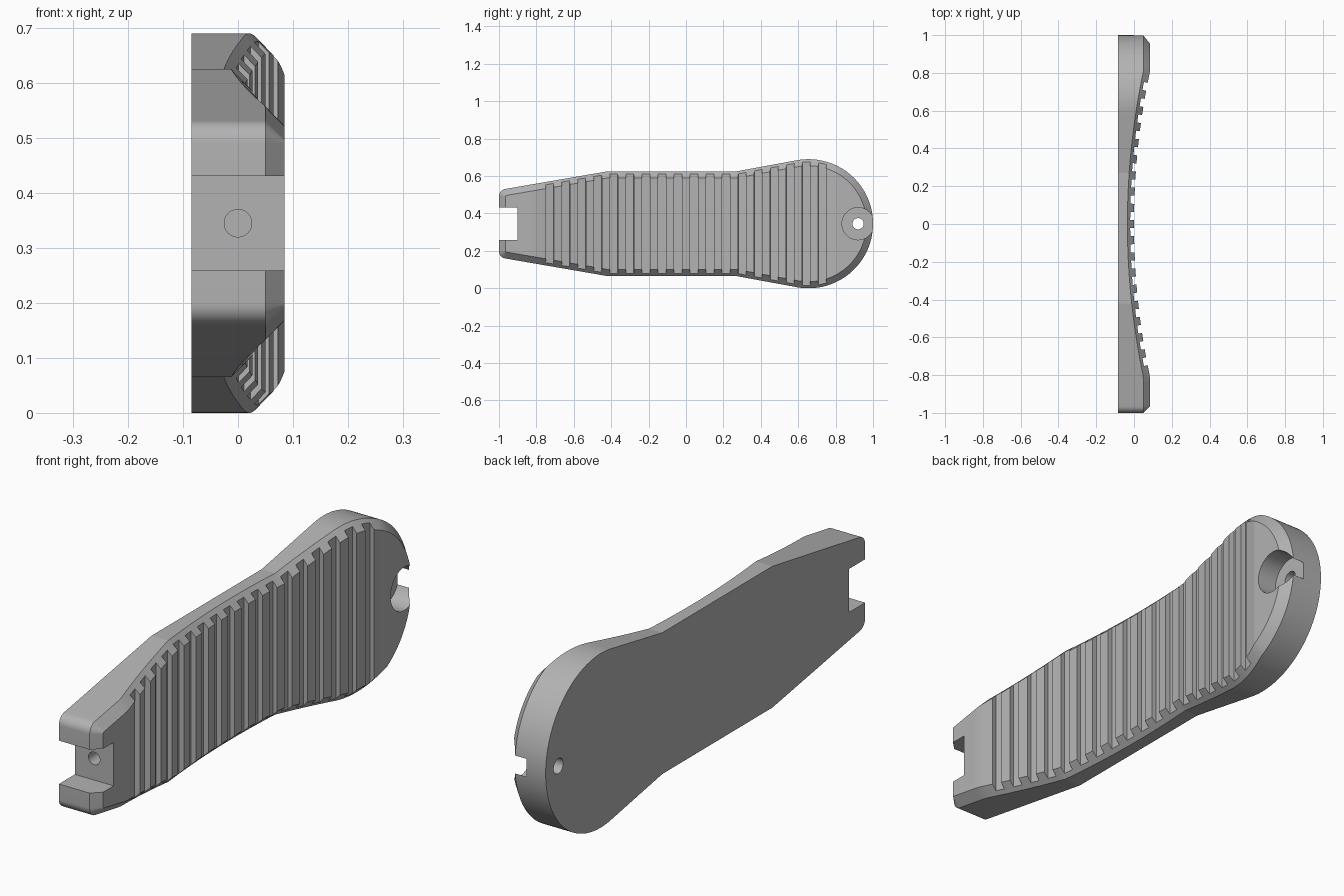
import bpy, bmesh, math
from mathutils import Vector, Matrix

old = bpy.data.objects.get("Cube")
if old:
    bpy.data.objects.remove(old, do_unlink=True)

MID = 0.345        # height of the symmetry plane
BACK, FACE = -0.085, 0.085
CHAMFER = 0.035
DISH_END = 0.81    # half length of the dished face
DISH_R = (DISH_END ** 2 + FACE ** 2) / (2 * FACE)

grey = bpy.data.materials.new("plain grey")
grey.use_nodes = True
grey.diffuse_color = (0.45, 0.45, 0.45, 1)
grey.node_tree.nodes["Principled BSDF"].inputs["Base Color"].default_value = (0.45, 0.45, 0.45, 1)


def dish(y):
    """Height of the concave grip face along the length."""
    y = min(abs(y), DISH_END)
    return DISH_R - math.sqrt(DISH_R ** 2 - y * y)


def make_object(name, bm):
    bmesh.ops.recalc_face_normals(bm, faces=bm.faces)
    mesh = bpy.data.meshes.new(name)
    bm.to_mesh(mesh)
    bm.free()
    mesh.materials.append(grey)
    obj = bpy.data.objects.new(name, mesh)
    bpy.context.collection.objects.link(obj)
    return obj


# Upper half of the outline, (y, height above the symmetry plane)
def arc(cy, cz, r, a0, a1, n):
    return [Vector((cy + r * math.cos(a0 + (a1 - a0) * i / n),
                    cz + r * math.sin(a0 + (a1 - a0) * i / n))) for i in range(n + 1)]


taper = math.atan2(0.10, 0.58)
fillet = 0.04
shoulder = Vector((-0.42, 0.28))
waist = Vector((0.27, 0.28))
corner_y = -1 + fillet
corner_z = shoulder.y - math.tan(taper) * (shoulder.x - corner_y) - fillet / math.cos(taper)
head = Vector((0.655, 0))
to_waist = waist - head
touch = math.atan2(to_waist.y, to_waist.x) - math.acos(MID / to_waist.length)

key = arc(corner_y, corner_z, fillet, math.pi, math.pi / 2 + taper, 10)
key += [shoulder, waist]
key += arc(head.x, 0, MID, touch, 0, 64)

outline = []
for a, b in zip(key, key[1:]):
    n = max(1, math.ceil((b - a).length / 0.025))
    outline += [a.lerp(b, i / n) for i in range(n)]
outline.append(key[-1])


def inset_point(i):
    """Mitred inward offset of an outline point."""
    here = outline[i]
    before = outline[i - 1] if i else here - Vector((0, 1))
    after = outline[i + 1] if i + 1 < len(outline) else here - Vector((0, 1))
    d0, d1 = (here - before).normalized(), (after - here).normalized()
    n0, n1 = Vector((d0.y, -d0.x)), Vector((d1.y, -d1.x))
    m = (n0 + n1).normalized()
    p = here + m * (CHAMFER / m.dot(n0))
    return Vector((p.x, max(p.y, 0)))


# Body: back ring, shoulder ring and inset face ring, bridged across the middle
bm = bmesh.new()
stations = []
for i, p in enumerate(outline):
    q = inset_point(i)
    half = [(BACK, p.x, p.y), (dish(p.x) - CHAMFER, p.x, p.y), (dish(q.x), q.x, q.y)]
    stations.append([bm.verts.new((x, y, MID + s * z))
                     for s, row in ((1, half), (-1, half[::-1])) for x, y, z in row])
for a, b in zip(stations, stations[1:]):
    for j in range(6):
        k = (j + 1) % 6
        bm.faces.new((a[j], a[k], b[k], b[j]))
first = stations[0]
bm.faces.new((first[0], first[1], first[4], first[5]))
bm.faces.new((first[1], first[2], first[3], first[4]))
bmesh.ops.remove_doubles(bm, verts=bm.verts, dist=1e-5)
bmesh.ops.dissolve_degenerate(bm, edges=bm.edges, dist=1e-5)
body = make_object("grip_plate", bm)


# Cutters
def add_box(bm, centre, size, turn=0.0):
    m = (Matrix.Translation(centre) @ Matrix.Rotation(turn, 4, 'Z')
         @ Matrix.Diagonal((*size, 1)))
    bmesh.ops.create_cube(bm, size=1, matrix=m)


def add_rod(bm, start, end, radius):
    start, end = Vector(start), Vector(end)
    axis = end - start
    m = Matrix.Translation((start + end) / 2) @ axis.to_track_quat('Z', 'Y').to_matrix().to_4x4()
    bmesh.ops.create_cone(bm, cap_ends=True, segments=48, radius1=radius,
                          radius2=radius, depth=axis.length, matrix=m)


def cut(name, build):
    bm = bmesh.new()
    build(bm)
    cutter = make_object(name, bm)
    cutter.hide_render = True
    mod = body.modifiers.new(name, 'BOOLEAN')
    mod.operation = 'DIFFERENCE'
    mod.solver = 'EXACT'
    mod.object = cutter
    bpy.context.view_layer.objects.active = body
    bpy.ops.object.modifier_apply(modifier=name)
    bpy.data.objects.remove(cutter, do_unlink=True)


def grooves(bm):
    pitch, depth, tall = 0.0855, 0.02, 0.12
    for k in range(-9, 9):
        turn = math.asin((k + 0.5) * pitch / DISH_R)
        r = DISH_R + depth - tall / 2
        add_box(bm, (DISH_R - r * math.cos(turn), r * math.sin(turn), MID),
                (tall, pitch / 2, 1), -turn)


cut("grooves", grooves)
cut("end_notch", lambda bm: add_box(bm, (0, -1, MID), (0.5, 0.2, 0.172)))
cut("notch_hole", lambda bm: add_rod(bm, (0, -0.95, MID), (0, -0.7, MID), 0.025))
cut("bolt_recess", lambda bm: add_rod(bm, (0, 0.92, MID), (0.2, 0.92, MID), 0.086))
cut("bolt_hole", lambda bm: add_rod(bm, (-0.2, 0.92, MID), (0.1, 0.92, MID), 0.03))

# Shading
bpy.ops.object.select_all(action='DESELECT')
body.select_set(True)
bpy.context.view_layer.objects.active = body
bpy.ops.object.shade_smooth_by_angle(angle=math.radians(9))
